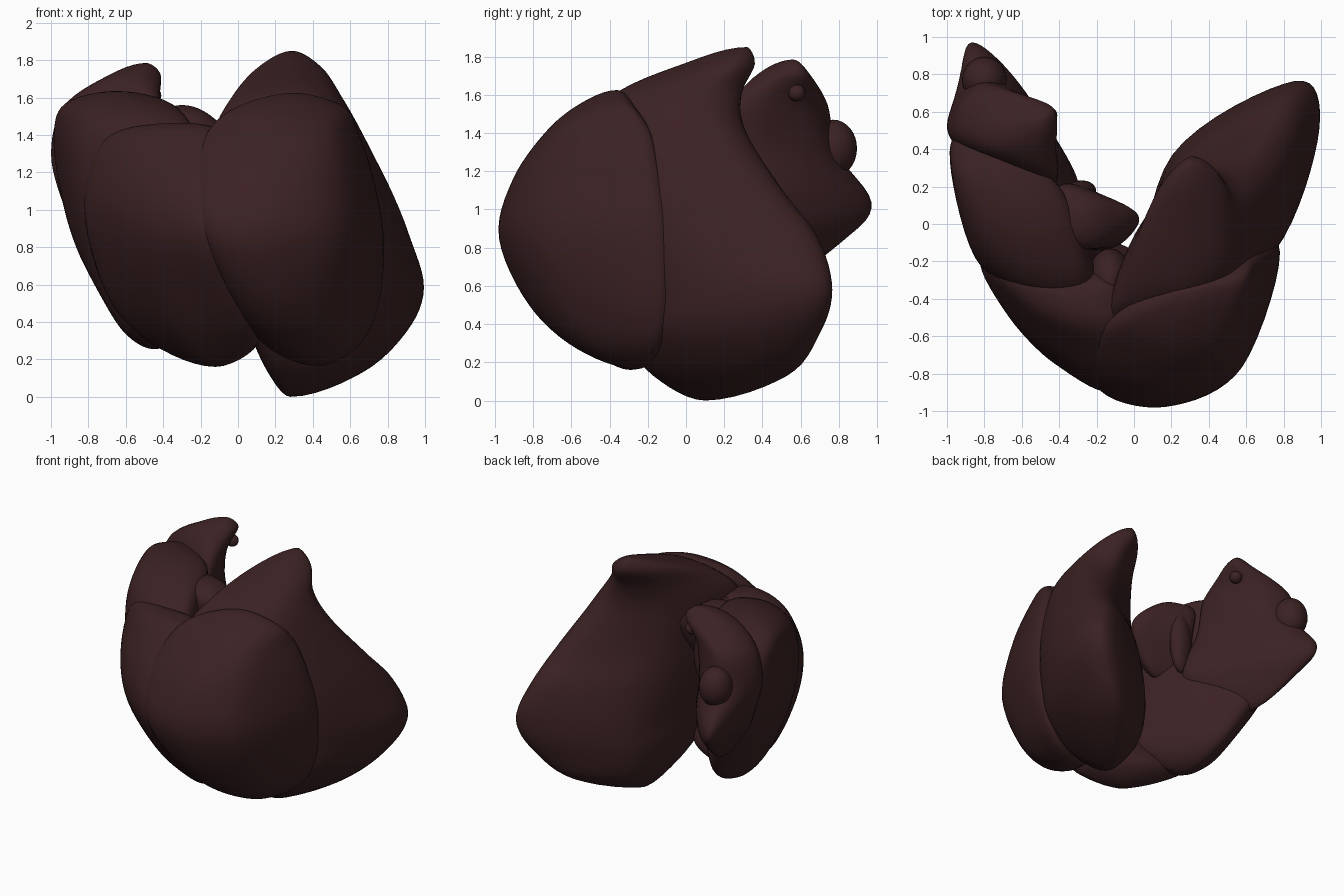
import bpy, bmesh, math
from mathutils import Vector

mat = bpy.data.materials.new("dark reddish brown")
mat.diffuse_color = (0.044, 0.0155, 0.0165, 1)


def spline(p0, p1, p2, p3, t):
    return 0.5 * (2 * p1 + (p2 - p0) * t + (2 * p0 - 5 * p1 + 4 * p2 - p3) * t * t
                  + (3 * p1 - p0 - 3 * p2 + p3) * t ** 3)


def finish(ob):
    ob.data.materials.append(mat)
    for p in ob.data.polygons:
        p.use_smooth = True


def lobe(name, top, slices, bottom, ring=8, rows=6):
    """Skin a lobe over horizontal outlines, listed from the top pole down."""
    keys = [[Vector(top)] * 6]
    for z, *xy in slices:
        keys.append([Vector((xy[i], xy[i + 1], z)) for i in range(0, 12, 2)])
    keys.append([Vector(bottom)] * 6)
    # smooth each closed outline
    rings = []
    for k in keys:
        rings.append([spline(k[i - 1], k[i], k[(i + 1) % 6], k[(i + 2) % 6], s / ring)
                      for i in range(6) for s in range(ring)])
    # beyond each pole, mirror the neighbouring outline so the cap is rounded
    def over(r, pole):
        return [2 * pole - v + 2 * Vector((0, 0, v.z - pole.z)) for v in r]
    rings = [over(rings[1], Vector(top))] + rings + [over(rings[-2], Vector(bottom))]
    n = 6 * ring
    bm = bmesh.new()
    skin = []
    for j in range(1, len(rings) - 2):
        for s in range(rows + (j == len(rings) - 3)):
            skin.append([bm.verts.new(spline(rings[j - 1][i], rings[j][i], rings[j + 1][i],
                                             rings[j + 2][i], s / rows)) for i in range(n)])
    for a, b in zip(skin, skin[1:]):
        for i in range(n):
            bm.faces.new((a[i], b[i], b[(i + 1) % n], a[(i + 1) % n]))
    bmesh.ops.remove_doubles(bm, verts=bm.verts, dist=0.0005)
    bmesh.ops.recalc_face_normals(bm, faces=bm.faces)
    me = bpy.data.meshes.new(name)
    bm.to_mesh(me)
    bm.free()
    ob = bpy.data.objects.new(name, me)
    bpy.context.collection.objects.link(ob)
    finish(ob)


def bump(name, loc, size, rot=(0, 0, 0)):
    bpy.ops.mesh.primitive_uv_sphere_add(segments=28, ring_count=16, location=loc, rotation=rot)
    ob = bpy.context.object
    ob.name = name
    ob.scale = size
    finish(ob)


# right arm: rounded front cap
lobe("right_front_lobe", (0.3, -0.36, 1.625), [
    (1.55, 0.0, -0.5, 0.25, -0.56, 0.48, -0.46, 0.56, -0.3, 0.36, -0.28, 0.08, -0.36),
    (1.4, -0.15, -0.62, 0.2, -0.74, 0.52, -0.62, 0.64, -0.2, 0.3, -0.28, -0.09, -0.48),
    (1.15, -0.22, -0.78, 0.18, -0.91, 0.56, -0.72, 0.72, -0.15, 0.3, -0.28, -0.12, -0.52),
    (0.85, -0.18, -0.87, 0.17, -0.975, 0.58, -0.76, 0.77, -0.11, 0.3, -0.28, -0.06, -0.52),
    (0.5, -0.01, -0.72, 0.22, -0.82, 0.55, -0.64, 0.75, -0.11, 0.35, -0.24, 0.05, -0.44),
    (0.27, 0.17, -0.48, 0.3, -0.57, 0.5, -0.48, 0.64, -0.16, 0.4, -0.18, 0.18, -0.3)],
    (0.42, -0.25, 0.165))

# right arm: broad rear lobe with a raised crest
lobe("right_rear_lobe", (0.29, 0.32, 1.85), [
    (1.76, 0.11, 0.05, 0.28, -0.02, 0.42, 0.1, 0.44, 0.27, 0.31, 0.36, 0.16, 0.23),
    (1.6, -0.03, -0.3, 0.27, -0.37, 0.5, -0.2, 0.55, 0.12, 0.38, 0.29, 0.1, 0.1),
    (1.4, -0.12, -0.5, 0.3, -0.4, 0.6, -0.22, 0.66, 0.19, 0.45, 0.31, 0.05, 0.02),
    (1.1, -0.1, -0.52, 0.3, -0.39, 0.7, -0.18, 0.82, 0.32, 0.65, 0.5, 0.12, 0.12),
    (0.85, -0.06, -0.5, 0.3, -0.38, 0.75, -0.15, 0.92, 0.42, 0.78, 0.69, 0.18, 0.26),
    (0.58, 0.02, -0.4, 0.33, -0.32, 0.77, -0.1, 0.99, 0.5, 0.86, 0.765, 0.22, 0.37),
    (0.35, 0.07, -0.3, 0.35, -0.28, 0.71, -0.1, 0.9, 0.42, 0.78, 0.7, 0.2, 0.36),
    (0.13, 0.17, -0.12, 0.32, -0.16, 0.5, -0.07, 0.66, 0.28, 0.59, 0.53, 0.22, 0.3)],
    (0.28, 0.1, 0.0))

# left arm: rounded front lobe
lobe("left_front_lobe", (-0.3, -0.42, 1.465), [
    (1.4, -0.68, -0.28, -0.52, -0.47, -0.28, -0.58, -0.08, -0.56, -0.1, -0.32, -0.4, -0.27),
    (1.15, -0.8, -0.19, -0.68, -0.46, -0.42, -0.7, -0.12, -0.78, -0.08, -0.28, -0.4, -0.25),
    (0.85, -0.79, -0.15, -0.66, -0.47, -0.4, -0.75, -0.08, -0.87, -0.02, -0.28, -0.37, -0.22),
    (0.5, -0.67, -0.1, -0.51, -0.41, -0.28, -0.61, 0.03, -0.7, 0.06, -0.25, -0.3, -0.12),
    (0.28, -0.45, -0.1, -0.36, -0.3, -0.2, -0.45, 0.06, -0.5, 0.08, -0.22, -0.2, -0.07)],
    (-0.12, -0.29, 0.16))

# left arm: middle lobe
lobe("left_middle_lobe", (-0.65, 0.15, 1.635), [
    (1.57, -0.8, -0.02, -0.55, -0.16, -0.37, -0.06, -0.42, 0.2, -0.73, 0.42, -0.92, 0.28),
    (1.4, -0.85, -0.14, -0.52, -0.37, -0.23, -0.3, -0.4, 0.18, -0.82, 0.48, -0.985, 0.38),
    (1.1, -0.84, -0.19, -0.5, -0.4, -0.2, -0.28, -0.38, 0.2, -0.8, 0.52, -0.95, 0.38),
    (0.8, -0.79, -0.15, -0.5, -0.34, -0.17, -0.22, -0.3, 0.22, -0.68, 0.55, -0.86, 0.3),
    (0.5, -0.67, -0.11, -0.4, -0.25, -0.14, -0.18, -0.31, 0.17, -0.55, 0.43, -0.7, 0.22),
    (0.33, -0.56, -0.06, -0.4, -0.17, -0.26, -0.1, -0.35, 0.11, -0.49, 0.26, -0.59, 0.13)],
    (-0.45, 0.03, 0.255))

# left arm: pointed rear lobe
lobe("left_rear_lobe", (-0.49, 0.56, 1.785), [
    (1.71, -0.68, 0.42, -0.52, 0.38, -0.42, 0.48, -0.43, 0.62, -0.56, 0.64, -0.7, 0.54),
    (1.55, -0.88, 0.41, -0.47, 0.24, -0.42, 0.4, -0.55, 0.65, -0.78, 0.74, -0.92, 0.6),
    (1.3, -0.95, 0.42, -0.47, 0.2, -0.42, 0.33, -0.6, 0.69, -0.82, 0.79, -0.97, 0.64),
    (1.04, -0.89, 0.42, -0.42, 0.18, -0.32, 0.27, -0.62, 0.76, -0.87, 0.97, -0.92, 0.72),
    (0.86, -0.81, 0.4, -0.42, 0.19, -0.35, 0.28, -0.62, 0.69, -0.81, 0.85, -0.83, 0.62)],
    (-0.66, 0.48, 0.64))

# inner folds between the arms, and small rounded nodules
lobe("inner_fold", (-0.3, 0.03, 1.56), [
    (1.5, -0.42, -0.05, -0.28, -0.12, -0.16, -0.06, -0.15, 0.08, -0.24, 0.16, -0.4, 0.18),
    (1.32, -0.42, -0.1, -0.2, -0.13, -0.06, -0.09, 0.025, 0.04, -0.12, 0.13, -0.38, 0.2),
    (1.12, -0.42, -0.1, -0.2, -0.13, -0.1, -0.1, -0.06, 0.0, -0.2, 0.08, -0.38, 0.12)],
    (-0.25, -0.03, 0.97))
bump("inner_fold_ridge", (-0.3, 0.16, 1.2), (0.1, 0.07, 0.24), (0, 0, 0.3))
bump("middle_bridge", (-0.13, -0.3, 1.2), (0.12, 0.17, 0.22))
bump("rear_nodule", (-0.8, 0.77, 1.32), (0.12, 0.125, 0.15))
bump("inner_nodule", (-0.455, 0.58, 1.61), (0.045, 0.045, 0.045))
